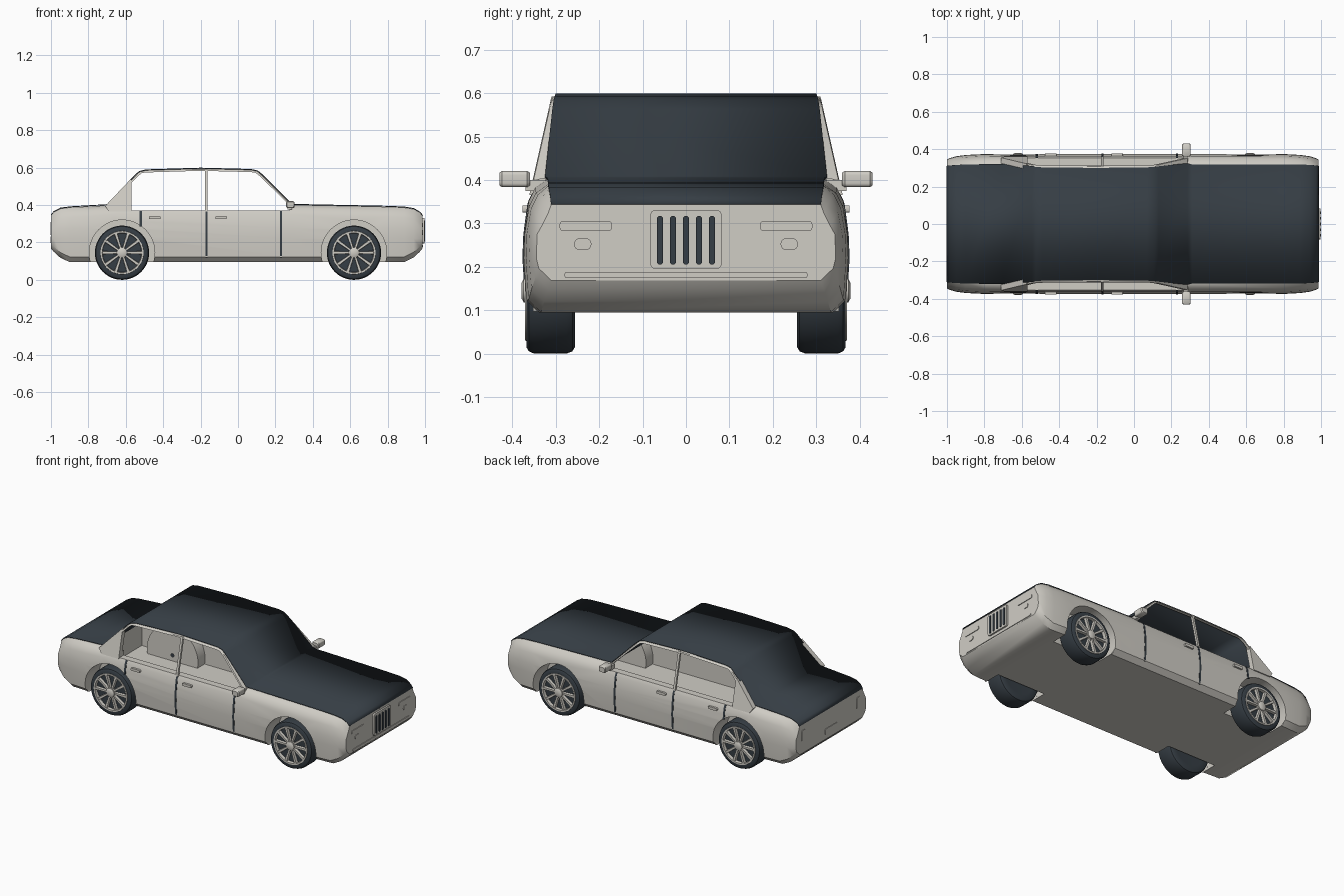
import bpy, bmesh, math
from mathutils import Vector, Matrix

if "Cube" in bpy.data.objects:
    bpy.data.objects.remove(bpy.data.objects["Cube"])


def material(name, rgb):
    m = bpy.data.materials.new(name)
    m.use_nodes = True
    m.diffuse_color = (*rgb, 1)
    m.node_tree.nodes["Principled BSDF"].inputs["Base Color"].default_value = (*rgb, 1)
    return m


PAINT = material("warm grey paint", (0.63, 0.61, 0.56))
DARK = material("charcoal", (0.036, 0.047, 0.058))


def make(name, verts, faces, mat, smooth=True):
    bm = bmesh.new()
    vs = [bm.verts.new(v) for v in verts]
    for f in faces:
        bm.faces.new([vs[i] for i in f])
    bmesh.ops.recalc_face_normals(bm, faces=bm.faces)
    me = bpy.data.meshes.new(name)
    bm.to_mesh(me)
    bm.free()
    me.materials.append(mat)
    ob = bpy.data.objects.new(name, me)
    bpy.context.collection.objects.link(ob)
    if smooth:
        smooth_shade(ob)
    return ob


def smooth_shade(ob):
    bpy.ops.object.select_all(action="DESELECT")
    ob.select_set(True)
    bpy.context.view_layer.objects.active = ob
    bpy.ops.object.shade_smooth_by_angle(angle=math.radians(35))


def loft(name, rings, mat, closed=True, caps=True):
    n = len(rings[0])
    faces = []
    for i in range(len(rings) - 1):
        for j in range(n if closed else n - 1):
            k = (j + 1) % n
            faces.append((i * n + j, i * n + k, (i + 1) * n + k, (i + 1) * n + j))
    if caps:
        faces += [tuple(range(n)), tuple(range((len(rings) - 1) * n, len(rings) * n))]
    return make(name, [v for r in rings for v in r], faces, mat)


def rounded(cu, cv, w, h, r, n=4):
    pts = []
    for q, (su, sv) in enumerate(((1, 1), (-1, 1), (-1, -1), (1, -1))):
        for i in range(n + 1):
            a = (q + i / n) * math.pi / 2
            pts.append((cu + su * (w / 2 - r) + r * math.cos(a),
                        cv + sv * (h / 2 - r) + r * math.sin(a)))
    return pts


def end_plate(name, pts, x0, x1, mat):
    return loft(name, [[(x, y, z) for y, z in pts] for x in (x0, x1)], mat)


def box(name, lo, hi, mat=PAINT):
    ring = [(lo[0], lo[1]), (hi[0], lo[1]), (hi[0], hi[1]), (lo[0], hi[1])]
    return loft(name, [[(x, y, z) for x, y in ring] for z in (lo[2], hi[2])], mat)


def circle(x, y, z, r, n=48):
    return [(x + r * math.cos(t * math.tau / n), y, z + r * math.sin(t * math.tau / n))
            for t in range(n)]


def cut(ob, cutter):
    cutter.hide_render = True
    mod = ob.modifiers.new("cut", "BOOLEAN")
    mod.operation, mod.solver, mod.object = "DIFFERENCE", "EXACT", cutter
    bpy.context.view_layer.objects.active = ob
    bpy.ops.object.modifier_apply(modifier=mod.name)
    bpy.data.objects.remove(cutter)


# Body shell lofted along its length: x, half width, bottom, top, top half width
def half_section(w, zb, zt, top):
    return [(w - 0.035, zb), (w - 0.006, zb + 0.028), (w, 0.22), (w - 0.002, 0.275),
            (w - 0.012, zt - 0.052), (w - 0.028, zt - 0.02), (top, zt)]


stations = [(-1.0, 0.345, 0.168, 0.345, 0.31), (-0.985, 0.352, 0.15, 0.362, 0.313),
            (-0.95, 0.362, 0.118, 0.38, 0.316), (-0.9, 0.369, 0.095, 0.387, 0.318),
            (-0.8, 0.374, 0.095, 0.392, 0.318), (-0.68, 0.375, 0.095, 0.4, 0.318),
            (0.28, 0.375, 0.095, 0.402, 0.318), (0.8, 0.374, 0.095, 0.39, 0.318),
            (0.89, 0.369, 0.095, 0.386, 0.318), (0.94, 0.362, 0.12, 0.378, 0.316),
            (0.972, 0.352, 0.15, 0.36, 0.313), (0.986, 0.345, 0.168, 0.345, 0.31)]
rings = []
for x, *s in stations:
    h = half_section(*s)
    rings.append([(x, y, z) for y, z in h] + [(x, -y, z) for y, z in reversed(h)])
body = loft("body", rings, PAINT)
cut(body, box("cabin_cutter", (-0.88, -0.31, 0.11), (0.88, 0.31, 0.9)))
cut(body, box("window_cutter", (-0.57, -0.6, 0.37), (0.275, 0.6, 0.9)))

WX, WZ = 0.62, 0.145
for x in (-WX, WX):
    for s in (-1, 1):
        cut(body, loft("arch_cutter", [circle(x, s * y, WZ, 0.175) for y in (0.24, 0.6)], PAINT))
smooth_shade(body)

# Dark panel running over bonnet, windscreen, roof, rear window and boot
panel = [(-1.0, 0.345, 0.311), (-0.985, 0.364, 0.313), (-0.95, 0.383, 0.316), (-0.9, 0.39, 0.318),
         (-0.7, 0.402, 0.322), (-0.545, 0.565, 0.31), (-0.525, 0.58, 0.305), (-0.49, 0.588, 0.303),
         (-0.2, 0.597, 0.3), (0.07, 0.59, 0.303), (0.105, 0.582, 0.305), (0.13, 0.562, 0.308),
         (0.285, 0.406, 0.325), (0.31, 0.403, 0.319), (0.8, 0.393, 0.318), (0.89, 0.389, 0.318),
         (0.94, 0.381, 0.316), (0.972, 0.362, 0.313), (0.987, 0.344, 0.311)]
top = loft("top_panel", [[(x, -w, z), (x, w, z)] for x, z, w in panel], DARK, False, False)
sol = top.modifiers.new("thickness", "SOLIDIFY")
sol.thickness, sol.offset = 0.005, 0


def pillar_y(z):
    return 0.36 - 0.225 * (z - 0.37)


def slanted(name, pts, thick=0.014):
    for s, side in ((1, "left"), (-1, "right")):
        loft(f"{side}_{name}", [[(x, s * (pillar_y(z) - d), z) for x, z in pts]
                                for d in (0, thick)], PAINT)


# Rear pillars, door pillars and the rail around the side windows
slanted("rear_pillar", [(-0.71, 0.395), (-0.69, 0.365), (-0.57, 0.365), (-0.57, 0.532), (-0.575, 0.537)], 0.03)
slanted("door_pillar", [(-0.177, 0.365), (-0.163, 0.365), (-0.163, 0.592), (-0.177, 0.592)])
for s, side in ((1, "left"), (-1, "right")):
    rail = []
    for x, z, w in panel[4:13]:
        edge = Vector((x, z - 0.002))
        inner = edge + (Vector((-0.2, 0.4)) - edge).normalized() * 0.014
        if abs(x + 0.2) < 0.3:
            inner = edge - Vector((0, 0.012))
        rail.append([(edge.x, s * (w - 0.006), edge.y + 0.001), (edge.x, s * (pillar_y(edge.y) - 0.001), edge.y - 0.005),
                     (inner.x, s * pillar_y(inner.y), inner.y), (inner.x, s * (w - 0.006), inner.y)])
    loft(f"{side}_window_rail", rail, PAINT)


# Door seams follow the side of the body
def side_y(z):
    p = half_section(0.375, 0.095, 0.4, 0.318)
    for (y0, z0), (y1, z1) in zip(p, p[1:]):
        if z0 <= z <= z1:
            return y0 + (y1 - y0) * (z - z0) / (z1 - z0)


for s, side in ((1, "left"), (-1, "right")):
    for name, x, z0 in (("front", 0.23, 0.12), ("middle", -0.168, 0.12), ("rear", -0.52, 0.285)):
        seam = []
        for i in range(11):
            z = z0 + (0.369 - z0) * i / 10
            y = side_y(z)
            seam.append([(x + dx, s * (y + dy), z) for dx, dy in
                         ((-0.006, -0.004), (0.006, -0.004), (0.006, 0.002), (-0.006, 0.002))])
        loft(f"{side}_{name}_seam", seam, DARK)
    for name, x in (("front", -0.09), ("rear", -0.445)):
        loft(f"{side}_{name}_handle", [[(u, s * y, v) for u, v in rounded(x, 0.333, 0.062, 0.016, 0.005)]
                                       for y in (0.35, 0.377)], PAINT)
    # Door mirrors
    shell = [(0.36, 0.8), (0.366, 1), (0.424, 1), (0.43, 0.8)]
    loft(f"{side}_mirror", [[(u, s * y, v) for u, v in rounded(0.28, 0.402, 0.046 * k, 0.037 * k, 0.009)]
                            for y, k in shell], PAINT)
    box(f"{side}_mirror_stalk", (0.265, min(s * 0.32, s * 0.37), 0.375), (0.29, max(s * 0.32, s * 0.37), 0.4))

# Wheels and wheel wells
tyre_profile = [(0.1, 0.258), (0.13, 0.256), (0.14, 0.262), (0.145, 0.275),
                (0.145, 0.35), (0.14, 0.362), (0.13, 0.368), (0.112, 0.368), (0.108, 0.352)]
rim_profile = [(0.104, 0.352), (0.106, 0.371), (0.115, 0.371), (0.117, 0.364)]
hub_profile = [(0.027, 0.35), (0.027, 0.374), (0.018, 0.379)]
for x, end in ((WX, "front"), (-WX, "rear")):
    for s, side in ((1, "left"), (-1, "right")):
        tag = f"{end}_{side}"
        loft(tag + "_tyre", [circle(x, s * y, WZ, r) for r, y in tyre_profile], DARK)
        loft(tag + "_rim", [circle(x, s * y, WZ, r) for r, y in rim_profile], PAINT, True, False)
        loft(tag + "_hub", [circle(x, s * y, WZ, r, 20) for r, y in hub_profile], PAINT)
        for i in range(10):
            turn = Matrix.Rotation((i + 0.5) * math.tau / 10, 3, "Y")
            spoke = []
            for r, w in ((0.02, 0.006), (0.108, 0.009)):
                spoke.append([Vector((x, 0, WZ)) + turn @ Vector((u, s * y, r)) for u, y in
                              ((-w, 0.35), (w, 0.35), (w * 0.8, 0.369), (-w * 0.8, 0.369))])
            loft(f"{tag}_spoke_{i + 1}", spoke, PAINT)
        well = loft(tag + "_wheel_well", [circle(x, s * y, WZ, r) for r, y in
                                          ((0.01, 0.24), (0.176, 0.24), (0.176, 0.352))], PAINT, True, False)
        bm = bmesh.new()
        bm.from_mesh(well.data)
        bmesh.ops.bisect_plane(bm, geom=bm.verts[:] + bm.edges[:] + bm.faces[:],
                               plane_co=(0, 0, 0.097), plane_no=(0, 0, -1), clear_outer=True)
        bm.to_mesh(well.data)
        bm.free()

# Nose: grille with dark slots, lamps and bumper strip
end_plate("grille", rounded(0, 0.263, 0.164, 0.136, 0.012), 0.98, 0.996, PAINT)
for i in range(-2, 3):
    end_plate(f"grille_slot_{i + 3}", rounded(i * 0.03, 0.261, 0.014, 0.112, 0.0065), 0.99, 1.0, DARK)
for s, side in ((1, "left"), (-1, "right")):
    end_plate(side + "_headlight", rounded(s * 0.231, 0.294, 0.12, 0.022, 0.007), 0.98, 0.99, PAINT)
    end_plate(side + "_fog_light", rounded(s * 0.238, 0.252, 0.04, 0.027, 0.013), 0.98, 0.99, PAINT)
    end_plate(side + "_tail_light", rounded(s * 0.27, 0.275, 0.04, 0.07, 0.01), -1.003, -0.99, PAINT)
end_plate("front_bumper_strip", rounded(0, 0.181, 0.56, 0.013, 0.005), 0.98, 0.99, PAINT)
end_plate("rear_plate", rounded(0, 0.215, 0.12, 0.035, 0.007), -1.003, -0.99, PAINT)
